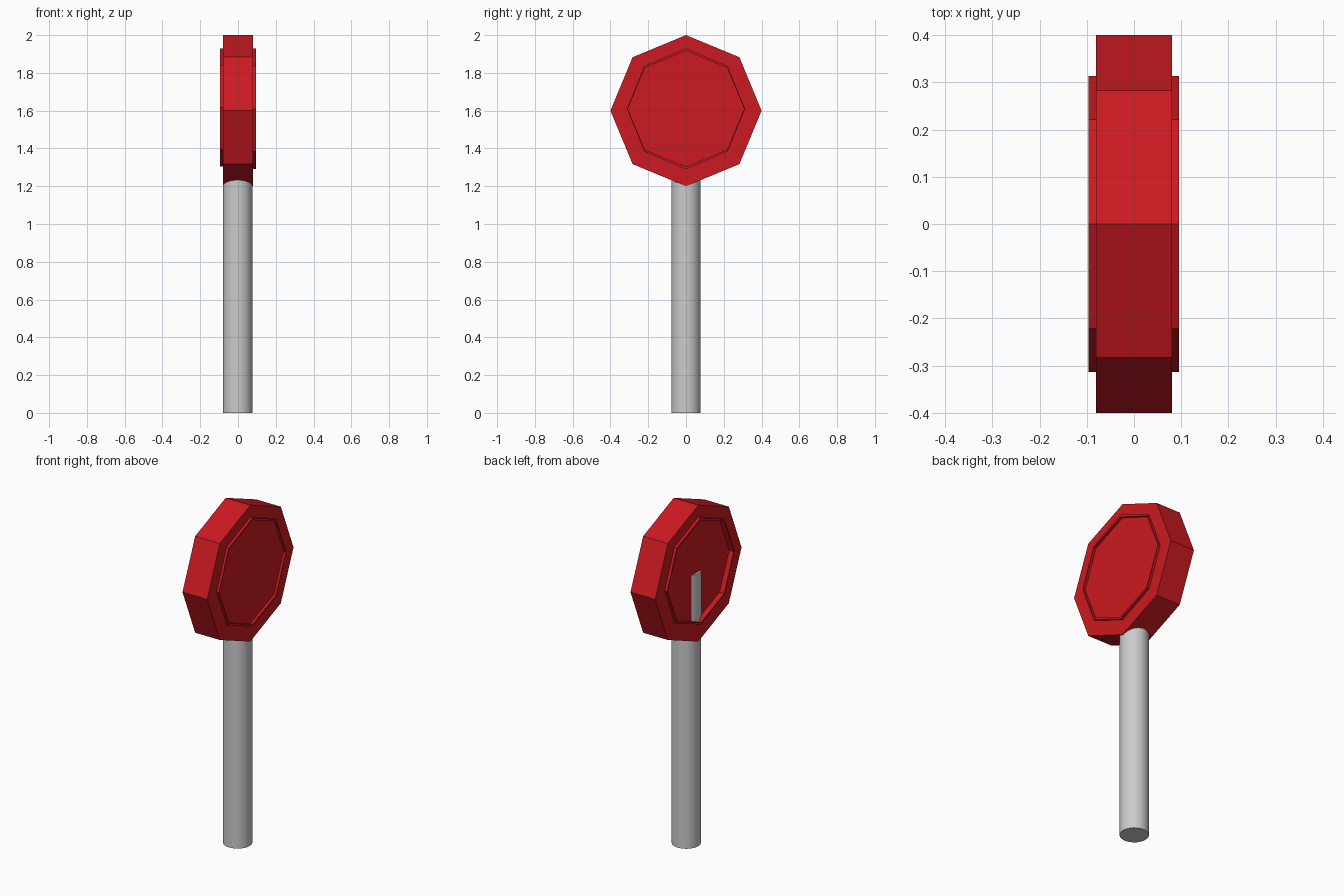
import bpy, bmesh, math

if "Cube" in bpy.data.objects:
    bpy.data.objects.remove(bpy.data.objects["Cube"])

red = bpy.data.materials.new("red")
red.diffuse_color = (0.6, 0.01, 0.015, 1)
red.use_nodes = True
red.node_tree.nodes["Principled BSDF"].inputs["Base Color"].default_value = red.diffuse_color


def loft_octagons(name, sections):
    """Join octagons given as (x, y radius, z radius, z centre), cap both ends."""
    bm = bmesh.new()
    rings = []
    for x, ry, rz, cz in sections:
        rings.append([bm.verts.new((x, ry * math.cos(i * math.pi / 4),
                                    cz + rz * math.sin(i * math.pi / 4)))
                      for i in range(8)])
    for a, b in zip(rings, rings[1:]):
        for i in range(8):
            j = (i + 1) % 8
            bm.faces.new((a[i], a[j], b[j], b[i]))
    bm.faces.new(rings[0])
    bm.faces.new(rings[-1])
    bmesh.ops.recalc_face_normals(bm, faces=bm.faces)
    mesh = bpy.data.meshes.new(name)
    bm.to_mesh(mesh)
    bm.free()
    obj = bpy.data.objects.new(name, mesh)
    bpy.context.collection.objects.link(obj)
    mesh.materials.append(red)
    return obj


# Octagonal sign: recessed panel, thin raised lip and thick body on each side
loft_octagons("sign_board", [
    (-0.066, 0.306, 0.300, 1.615),
    (-0.096, 0.306, 0.300, 1.615),
    (-0.096, 0.313, 0.313, 1.617),
    (-0.08, 0.313, 0.313, 1.617),
    (-0.08, 0.40, 0.40, 1.60),
    (0.08, 0.40, 0.40, 1.60),
    (0.08, 0.313, 0.320, 1.61),
    (0.095, 0.313, 0.320, 1.61),
    (0.095, 0.308, 0.306, 1.61),
    (0.08, 0.308, 0.306, 1.61),
])

# Round post, running up into the middle of the sign
bpy.ops.mesh.primitive_cylinder_add(vertices=32, radius=0.078, depth=1.6,
                                    location=(-0.002, 0, 0.8))
post = bpy.context.object
post.name = "post"
bpy.ops.object.shade_smooth_by_angle(angle=math.radians(30))
